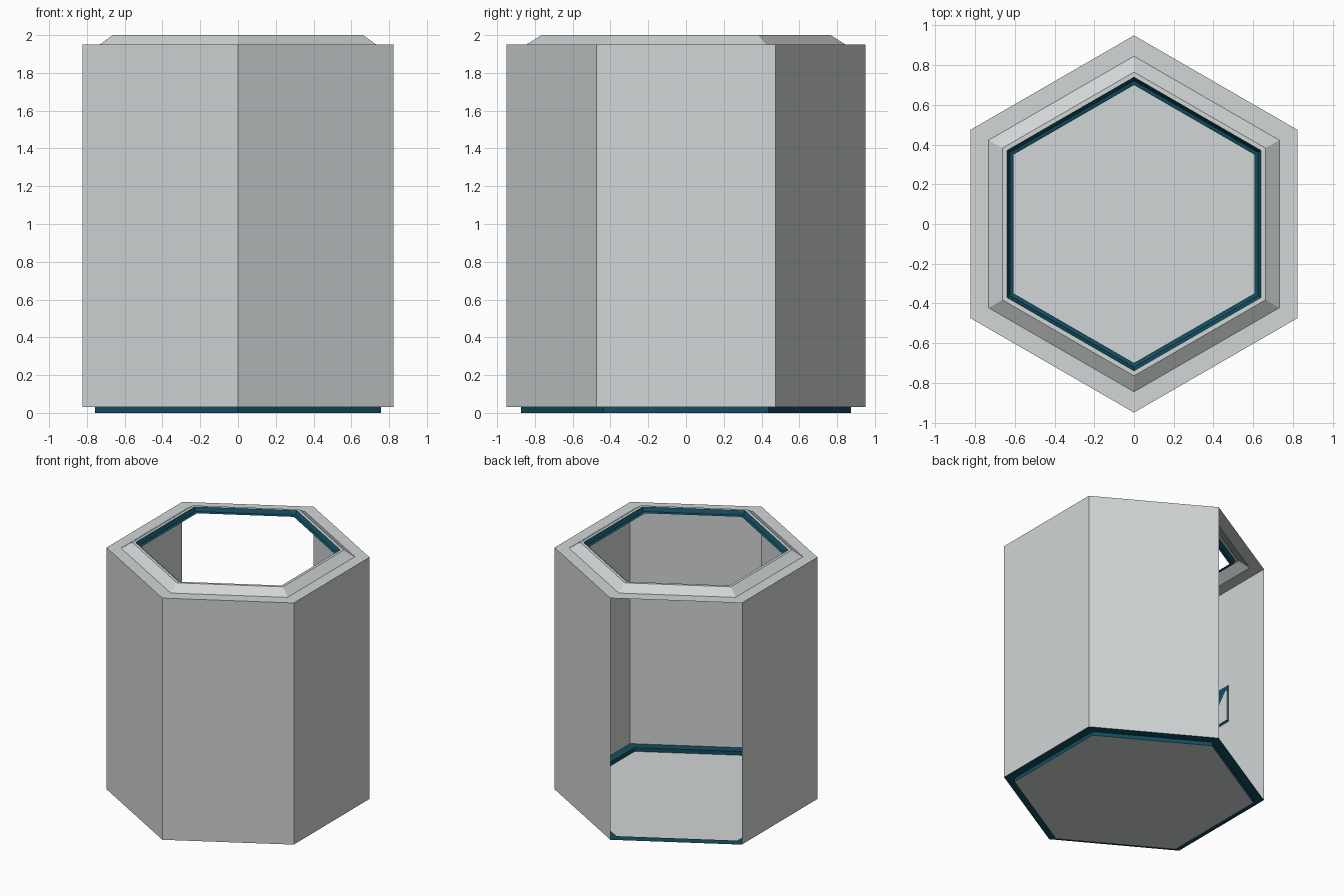
import bpy, math

if "Cube" in bpy.data.objects:
    bpy.data.objects.remove(bpy.data.objects["Cube"])


def material(name, rgb):
    m = bpy.data.materials.new(name)
    m.diffuse_color = (*rgb, 1)
    m.use_nodes = True
    m.node_tree.nodes["Principled BSDF"].inputs["Base Color"].default_value = m.diffuse_color
    return m


GREY = material("light grey", (0.64, 0.67, 0.67))
TEAL = material("dark teal", (0.006, 0.075, 0.115))


def make(name, verts, faces, mat):
    me = bpy.data.meshes.new(name)
    me.from_pydata(verts, [], faces)
    me.materials.append(mat)
    ob = bpy.data.objects.new(name, me)
    bpy.context.collection.objects.link(ob)
    return ob


def hexagon(r, z):
    # corners at 30, 90, ... degrees, so corners point to front and back
    return [(r * math.cos(math.radians(30 + 60 * k)),
             r * math.sin(math.radians(30 + 60 * k)), z) for k in range(6)]


def hex_shell(name, profile, mat, skip=()):
    """Sweep (radius, height) points round the hexagon; skip leaves sides open."""
    verts = [v for r, z in profile for v in hexagon(r, z)]
    faces = []
    for i in range(len(profile) - 1):
        for k in range(6):
            if k not in skip:
                a, b = i * 6 + k, i * 6 + (k + 1) % 6
                faces.append((a, b, b + 6, a + 6))
    return make(name, verts, faces, mat)


def wall_plate(name, outline, x0, x1, mat):
    """Thin plate on the left inner wall from a (y, z) outline."""
    n = len(outline)
    verts = [(x, y, z) for x in (x0, x1) for y, z in outline]
    faces = [tuple(range(n))[::-1], tuple(range(n, 2 * n))]
    faces += [(i, (i + 1) % n, (i + 1) % n + n, i + n) for i in range(n)]
    return make(name, verts, faces, mat)


# Thin outer walls, with the back-left side open
hex_shell("walls", [(0.95, 0.03), (0.95, 1.95)], GREY, skip=(1,))

# Floor and the stepped trim under the walls
make("floor", hexagon(0.874, 0), [tuple(range(6))], GREY)
hex_shell("base_trim", [(0.874, 0), (0.874, 0.03), (0.95, 0.03)], TEAL)

# Top rim with a raised sloping lip
hex_shell("top_rim", [(0.95, 1.95), (0.845, 1.95), (0.765, 2.0), (0.74, 2.0)], GREY)
hex_shell("opening_trim", [(0.74, 2.0), (0.722, 1.97), (0.70, 1.965)], TEAL)

# Small panel on the inside of the left wall
wall_plate("panel_frame", [(-0.08, 0.86), (0.08, 0.86), (0.08, 1.16), (-0.08, 1.16)],
           -0.822, -0.818, TEAL)
wall_plate("panel_face", [(-0.07, 0.875), (0.07, 0.875), (0.07, 1.12), (0.05, 1.12),
                          (-0.03, 1.02), (-0.07, 1.02)],
           -0.819, -0.815, GREY)
